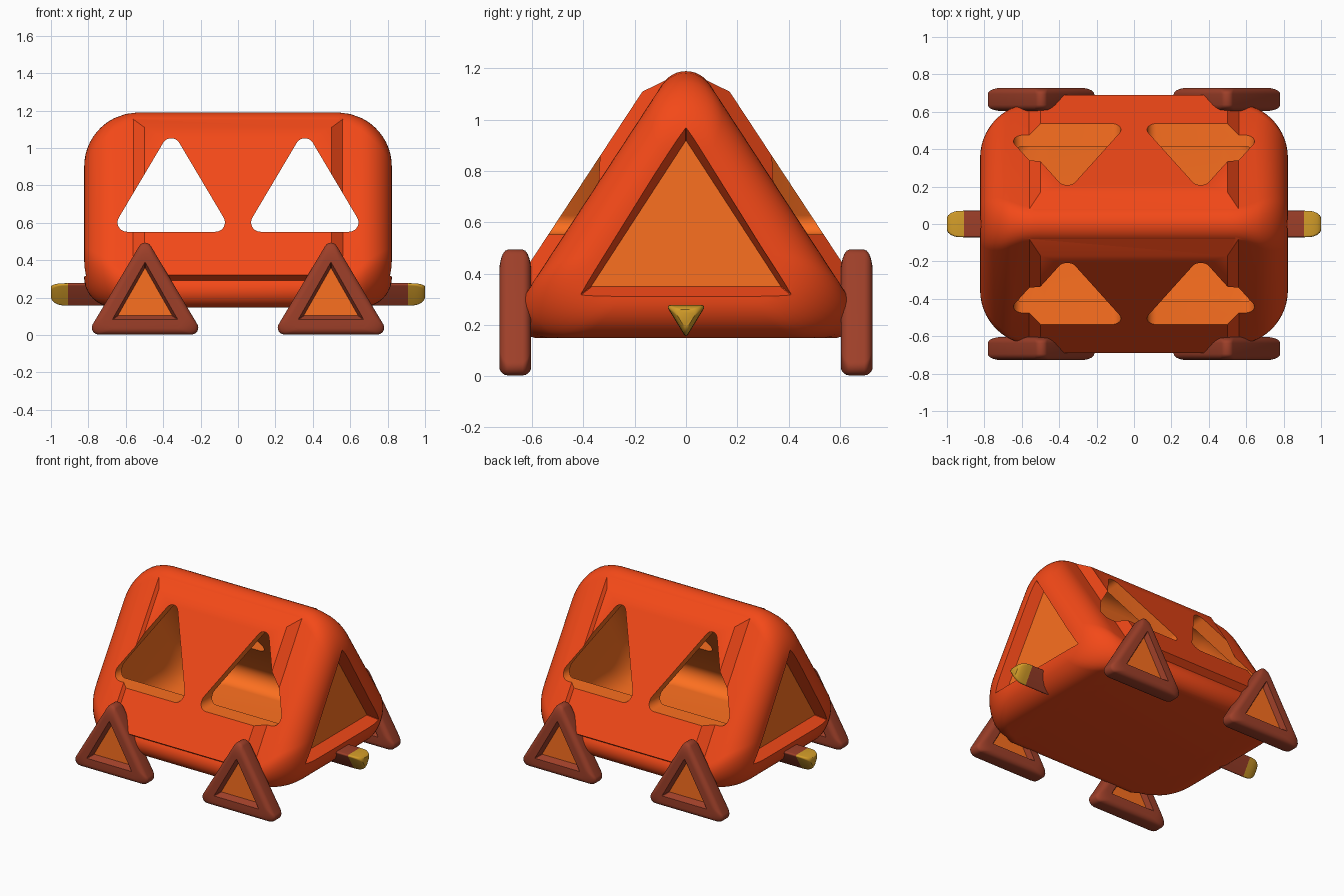
import bpy, bmesh
from math import atan2, cos, sin, tan, pi, sqrt

if "Cube" in bpy.data.objects:
    bpy.data.objects.remove(bpy.data.objects["Cube"])


def material(name, rgb):
    m = bpy.data.materials.new(name)
    m.diffuse_color = (*rgb, 1)
    m.use_nodes = True
    m.node_tree.nodes["Principled BSDF"].inputs["Base Color"].default_value = m.diffuse_color
    return m


RED = material("red_shell", (0.90, 0.066, 0.009))
ORANGE = material("orange_inset", (0.97, 0.16, 0.014))
BROWN = material("brown_wheel", (0.34, 0.05, 0.022))
GOLD = material("gold_tip", (0.66, 0.34, 0.022))


def triangle(tip, base, half, d=0, r=0.002, n=8, foot=None):
    """Upright triangle outline inset by d; corners rounded by r (lower two by foot)."""
    foot = foot or r
    a = atan2(tip - base, half)
    k = half / (tip - base)
    b, t = base + d, tip - d / cos(a)
    h = (t - b) * k - foot / tan(a / 2)
    arcs = [(h, b + foot, foot, -pi / 2, pi / 2 - a),
            (0, t - r / cos(a), r, pi / 2 - a, pi / 2 + a),
            (-h, b + foot, foot, pi / 2 + a, 3 * pi / 2)]
    return [(cu + q * cos(s + (e - s) * i / n), cz + q * sin(s + (e - s) * i / n))
            for cu, cz, q, s, e in arcs for i in range(n + 1)]


def finish(name, bm, mats):
    bmesh.ops.recalc_face_normals(bm, faces=bm.faces)
    mesh = bpy.data.meshes.new(name)
    bm.to_mesh(mesh)
    bm.free()
    for m in mats:
        mesh.materials.append(m)
    ob = bpy.data.objects.new(name, mesh)
    bpy.context.collection.objects.link(ob)
    return ob


def loft(name, sections, place, mats, wall=0, last=0):
    """sections: list of (position, outline); place maps (w, u, z) to xyz."""
    bm = bmesh.new()
    rings = [[bm.verts.new(place(w, u, z)) for u, z in pts] for w, pts in sections]
    n = len(rings[0])
    for p, q in zip(rings, rings[1:]):
        for i in range(n):
            j = (i + 1) % n
            bm.faces.new((p[i], p[j], q[j], q[i])).material_index = wall
    bm.faces.new(rings[0]).material_index = wall
    bm.faces.new(rings[-1]).material_index = last
    return finish(name, bm, mats)


def boolean(ob, other, op="DIFFERENCE"):
    mod = ob.modifiers.new("cut", "BOOLEAN")
    mod.operation, mod.solver, mod.object = op, "EXACT", other
    bpy.context.view_layer.objects.active = ob
    bpy.ops.object.modifier_apply(modifier=mod.name)
    bpy.data.objects.remove(other)


def smooth(ob):
    bpy.ops.object.select_all(action="DESELECT")
    ob.select_set(True)
    bpy.context.view_layer.objects.active = ob
    bpy.ops.object.shade_smooth_by_angle(angle=0.55)


def along_x(w, u, z):
    return (w, u, z)


# Rounded triangular body, and the hollow inside it
TIP, BASE, HALF = 1.28, 0.148, 0.739


def rounded_prism(name, inset, stretch, mat):
    steps = [(0.50, 0), (0.54, 0), (0.60, 0)]
    steps += [(0.66 + 0.163 * sin(pi / 20 * i), 0.16 * (1 - cos(pi / 20 * i))) for i in range(11)]
    ends = []
    for x, d in steps:
        top = 0.90 + sqrt(max(0, 0.29 ** 2 - max(0, x - 0.533) ** 2))
        r = (TIP - 1.826 * d - top) / 0.826
        foot = min(r, 0.09 + (x - 0.50) * 0.40)
        ends.append((x * stretch, triangle(TIP, BASE, HALF, d + inset, r, 12, foot)))
    return loft(name, [(-x, p) for x, p in reversed(ends)] + ends, along_x,
                [RED, ORANGE], mat, mat)


body = rounded_prism("body", 0, 1, 0)

# Raised panels on the two slopes
for s in (-1, 1):
    bm = bmesh.new()
    for x, y, z in [(0.5, 0.17, 1.11), (0.5, 0.69, 0.32), (0.57, 0.065, 1.161), (0.57, 0.64, 0.287)]:
        for sx in (-1, 1):
            bm.verts.new((sx * x, s * y, z))
    bmesh.ops.convex_hull(bm, input=bm.verts)
    bmesh.ops.dissolve_limit(bm, angle_limit=0.01, verts=bm.verts, edges=bm.edges)
    boolean(body, finish("panel", bm, [RED, ORANGE]), "UNION")

boolean(body, rounded_prism("hollow_cutter", 0.05, 0.895, 1))

# Windows and end recesses
for s in (-1, 1):
    outline = triangle(1.10, 0.552, 0.325, 0, 0.05)
    boolean(body, loft("window_cutter", [(-1, outline), (1, outline)],
                       lambda w, u, z: (u + s * 0.357, w, z), [RED, ORANGE], 1, 1))
    recess = [(0.86, triangle(1.005, 0.292, 0.443, n=1)), (0.75, triangle(0.92, 0.35, 0.370, n=1))]
    boolean(body, loft("recess_cutter", recess,
                       lambda w, u, z: (s * w, u, z), [RED, ORANGE], 0, 1))
smooth(body)

# Triangular wheels, recessed on both faces
R = 0.033
rim = [(0.062 - R + R * sin(pi / 10 * i), R * (1 - cos(pi / 10 * i))) for i in range(6)]
rim = [(w, triangle(0.528, 0.003, 0.312, d, 0.036 + d * 0.7)) for w, d in rim]
for sx, side in ((-1, "left"), (1, "right")):
    for sy, end in ((-1, "front"), (1, "back")):
        wheel = loft(f"{end}_{side}_wheel", [(-w, p) for w, p in reversed(rim)] + rim,
                     lambda w, u, z: (u + sx * 0.497, w + sy * 0.666, z), [BROWN, ORANGE])
        for f in (-1, 1):
            hole = [(0.07, triangle(0.397, 0.077, 0.182, n=1)),
                    (0.025, triangle(0.36, 0.105, 0.145, n=1))]
            boolean(wheel, loft("wheel_cutter", hole,
                                lambda w, u, z: (u + sx * 0.497, f * w + sy * 0.666, z),
                                [BROWN, ORANGE], 0, 1))
        smooth(wheel)


# Coupling bar with gold tips
def bar_section(d):
    return triangle(0.283, 0.155, 0.078, d, 0.009 + d * 0.5)


def flipped(w, u, z):
    return (w, u, 0.432 - z)


smooth(loft("coupling_bar", [(-0.91, bar_section(0)), (0.91, bar_section(0))], flipped, [BROWN]))
for s, side in ((-1, "left"), (1, "right")):
    tip = [(0.91, 0), (0.94, 0.0005), (0.96, 0.002), (0.98, 0.006), (0.993, 0.011), (1.0, 0.017)]
    smooth(loft(f"{side}_coupling_tip", [(s * w, bar_section(d)) for w, d in tip], flipped, [GOLD]))
